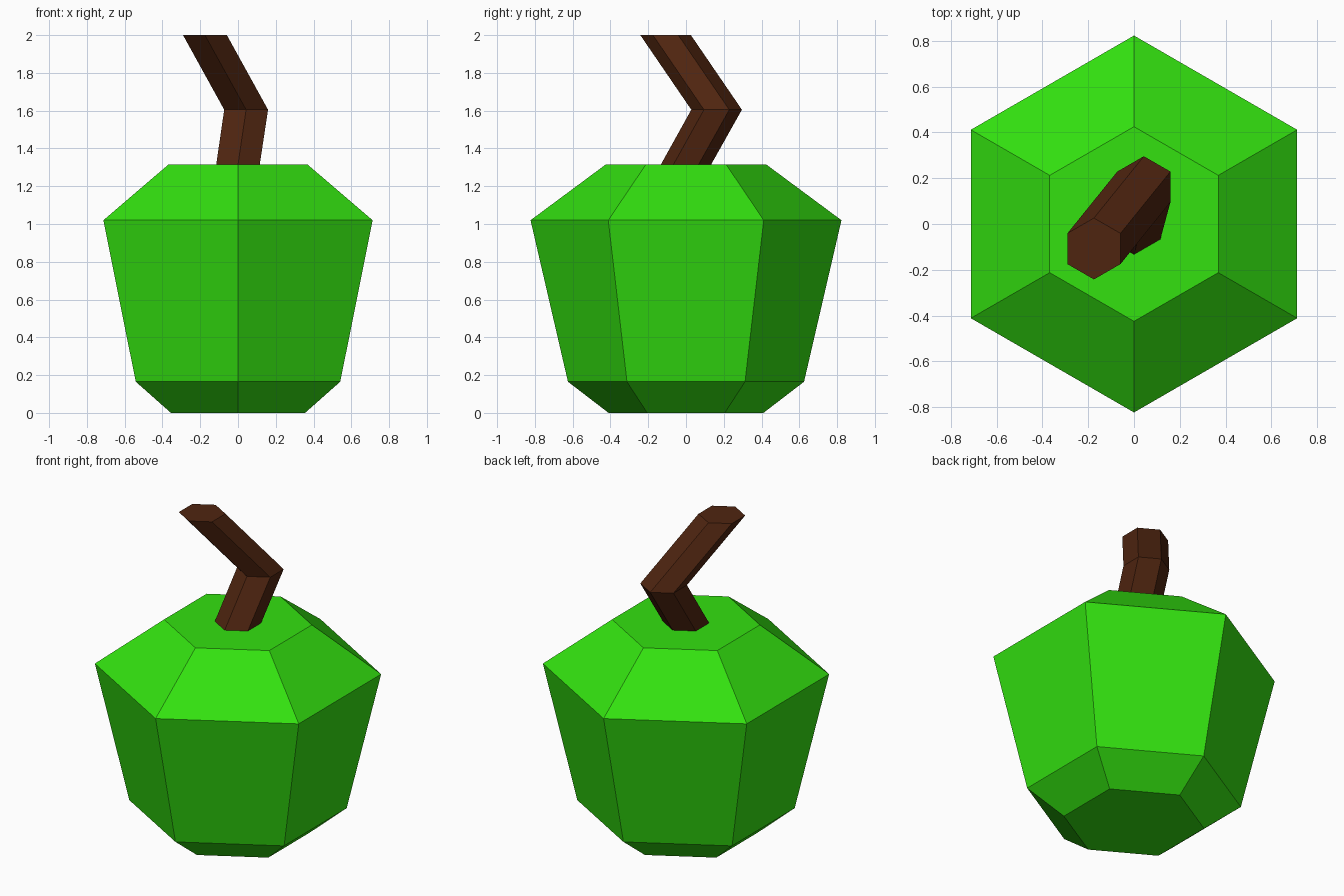
import bpy, bmesh, math

if "Cube" in bpy.data.objects:
    bpy.data.objects.remove(bpy.data.objects["Cube"])


def material(name, color):
    m = bpy.data.materials.new(name)
    m.diffuse_color = (*color, 1)
    m.use_nodes = True
    m.node_tree.nodes["Principled BSDF"].inputs["Base Color"].default_value = m.diffuse_color
    return m


def hex_loft(name, rings, mat):
    """Capped six-sided loft; each ring is (x, y, z, radius), corners on the y axis."""
    bm = bmesh.new()
    loops = []
    for x, y, z, r in rings:
        angles = [math.radians(90 + 60 * i) for i in range(6)]
        loops.append([bm.verts.new((x + r * math.cos(a), y + r * math.sin(a), z)) for a in angles])
    for low, high in zip(loops, loops[1:]):
        for i in range(6):
            j = (i + 1) % 6
            bm.faces.new((low[i], low[j], high[j], high[i]))
    bm.faces.new(loops[0][::-1])
    bm.faces.new(loops[-1])
    bmesh.ops.recalc_face_normals(bm, faces=bm.faces)
    mesh = bpy.data.meshes.new(name)
    bm.to_mesh(mesh)
    bm.free()
    mesh.materials.append(mat)
    obj = bpy.data.objects.new(name, mesh)
    bpy.context.collection.objects.link(obj)
    return obj


green = material("apple green", (0.033, 0.75, 0.005))
brown = material("bark brown", (0.078, 0.018, 0.005))

# Faceted fruit body
hex_loft("fruit_body", [(0, 0, 0, 0.41), (0, 0, 0.165, 0.625),
                        (0, 0, 1.02, 0.823), (0, 0, 1.315, 0.425)], green)

# Bent stem standing on the flat top
hex_loft("stem", [(0, 0, 1.315, 0.133), (0.043, 0.162, 1.605, 0.134),
                  (-0.175, -0.108, 2.0, 0.134)], brown)
